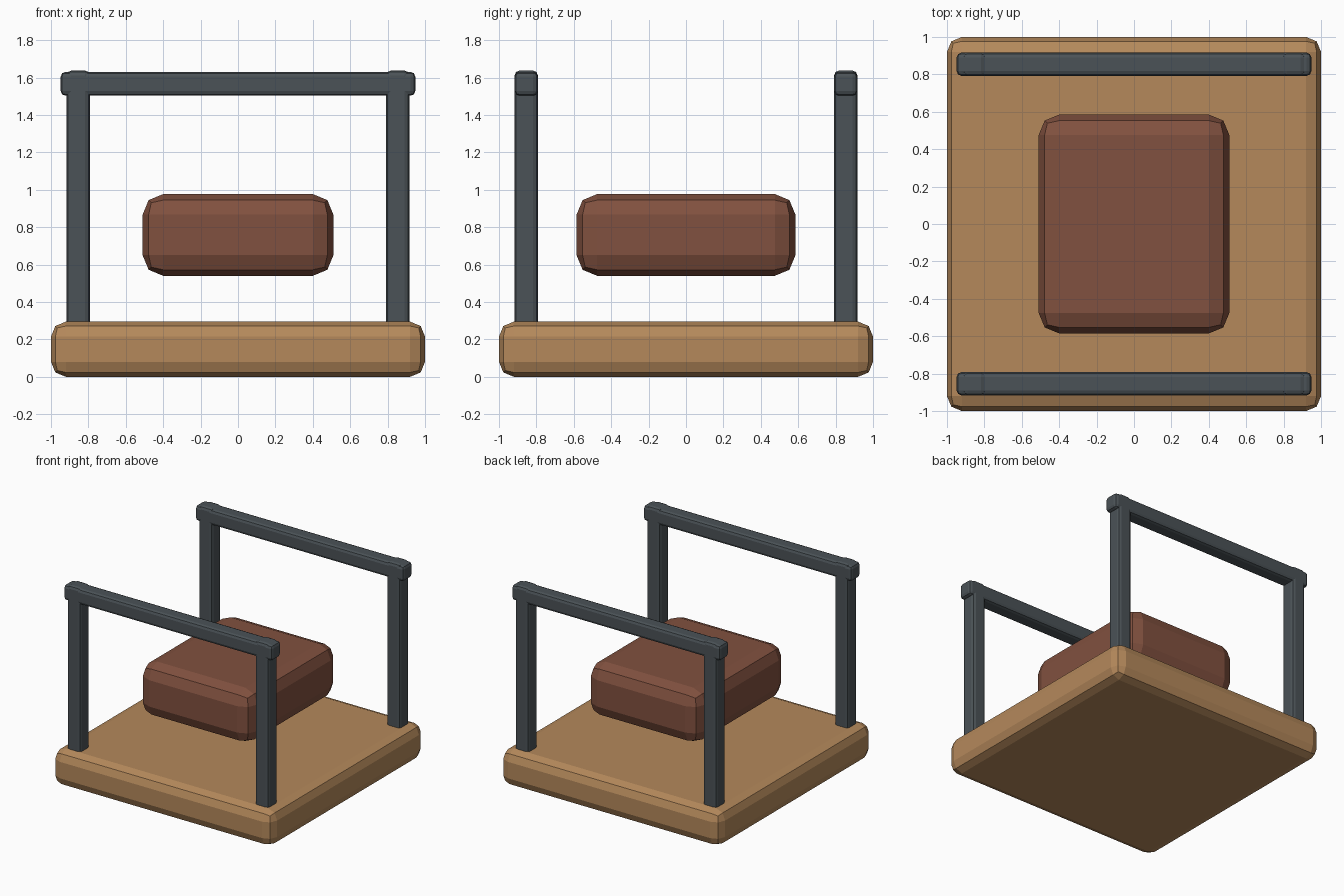
import bpy

if "Cube" in bpy.data.objects:
    bpy.data.objects.remove(bpy.data.objects["Cube"])


def material(name, color):
    m = bpy.data.materials.new(name)
    m.diffuse_color = (*color, 1)
    m.use_nodes = True
    m.node_tree.nodes["Principled BSDF"].inputs["Base Color"].default_value = m.diffuse_color
    return m


wood = material("wood", (0.46, 0.25, 0.105))
leather = material("leather", (0.22, 0.082, 0.05))
metal = material("metal", (0.07, 0.085, 0.095))


def rounded_box(name, lo, hi, bevel, mat):
    """Box spanning lo..hi with two-segment faceted edges."""
    bpy.ops.mesh.primitive_cube_add(
        size=1, location=[(a + b) / 2 for a, b in zip(lo, hi)])
    ob = bpy.context.object
    ob.name = name
    ob.scale = [b - a for a, b in zip(lo, hi)]
    bpy.ops.object.transform_apply(location=False, rotation=False, scale=True)
    mod = ob.modifiers.new("bevel", 'BEVEL')
    mod.width = bevel
    mod.segments = 2
    ob.data.materials.append(mat)
    return ob


# Base slab and floating cushion
rounded_box("base", (-1, -1, 0), (1, 1, 0.295), 0.08, wood)
rounded_box("cushion", (-0.51, -0.585, 0.54), (0.51, 0.585, 0.977), 0.11, leather)

# Front and back rails, each on two posts
P, R = 0.854, 0.062
for side, y in (("front", -P), ("back", P)):
    rounded_box(side + "_rail", (-0.948, y - R, 1.503), (0.948, y + R, 1.63), 0.025, metal)
    for end, x in (("left", -P), ("right", P)):
        rounded_box(f"{side}_{end}_post", (x - R, y - R, 0.25),
                    (x + R, y + R, 1.637), 0.025, metal)
